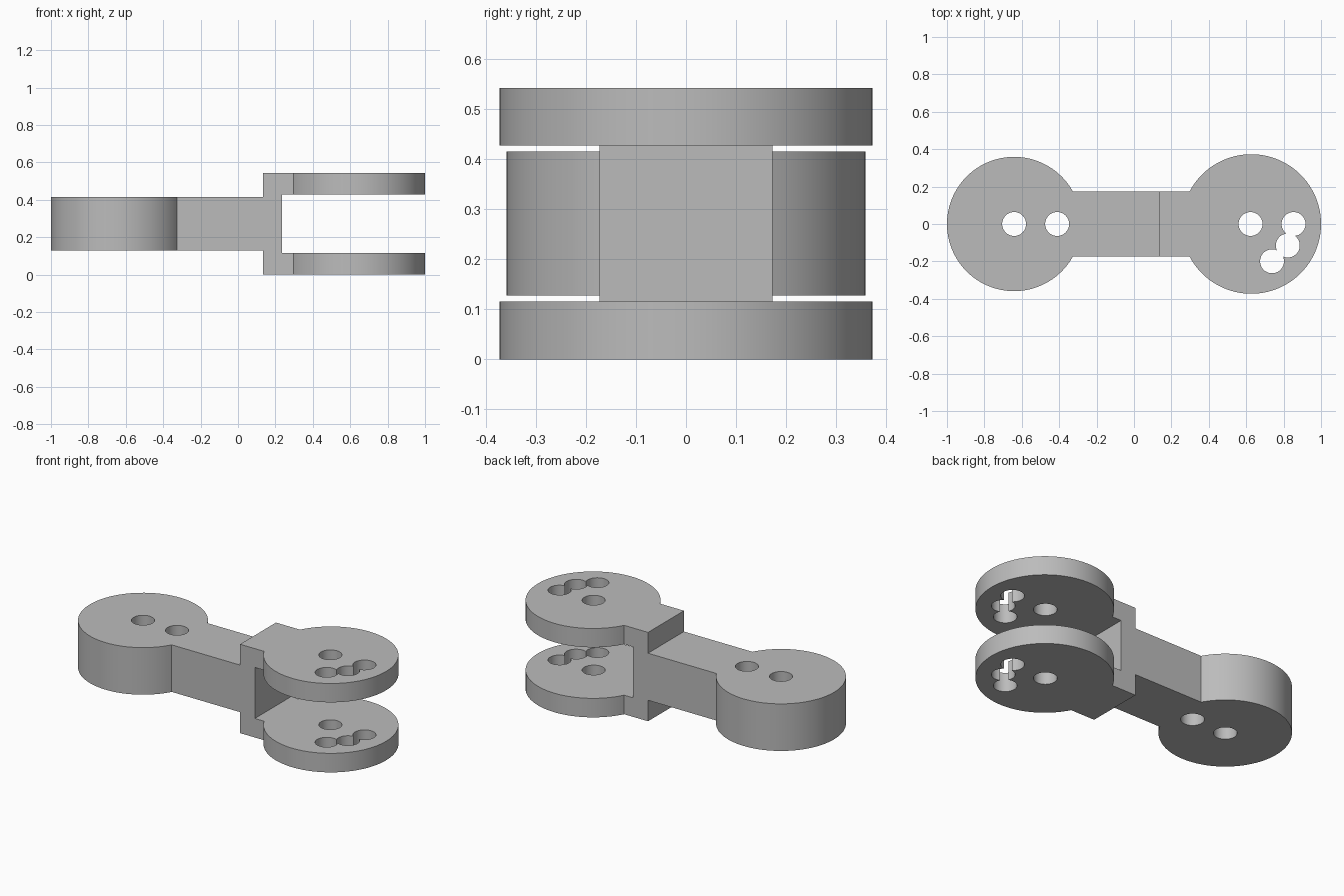
import bpy, bmesh, math

default = bpy.data.objects.get("Cube")
if default:
    bpy.data.objects.remove(default, do_unlink=True)

# Main dimensions
HEIGHT = 0.542
HALF_ARM = 0.173
EYE_X, EYE_R = -0.641, 0.359
FORK_X, FORK_R = 0.627, 0.373
ARM_Z = (0.128, 0.415)
SLOT_Z = (0.116, 0.427)
STEP_X, SLOT_X = 0.135, 0.235
HOLE_R, HOLE_OFFSET = 0.064, 0.23

grey = bpy.data.materials.new("plain grey")
grey.use_nodes = True
grey.diffuse_color = (0.5, 0.5, 0.5, 1)
grey.node_tree.nodes["Principled BSDF"].inputs["Base Color"].default_value = grey.diffuse_color


def prism(name, outline, z0, z1):
    """Extrude a counter-clockwise outline from z0 to z1."""
    bm = bmesh.new()
    base = bm.faces.new([bm.verts.new((x, y, z0)) for x, y in outline])
    top = bmesh.ops.extrude_face_region(bm, geom=[base])["geom"]
    bmesh.ops.translate(bm, vec=(0, 0, z1 - z0),
                        verts=[v for v in top if isinstance(v, bmesh.types.BMVert)])
    bmesh.ops.recalc_face_normals(bm, faces=bm.faces)
    mesh = bpy.data.meshes.new(name)
    bm.to_mesh(mesh)
    bm.free()
    mesh.materials.append(grey)
    obj = bpy.data.objects.new(name, mesh)
    bpy.context.collection.objects.link(obj)
    return obj


def arc(cx, cy, r, start, end, steps):
    return [(cx + r * math.cos(t), cy + r * math.sin(t))
            for t in (start + (end - start) * i / steps for i in range(steps + 1))]


def cut(target, outline, z0, z1):
    """Subtract a prism from the target and discard the cutter."""
    cutter = prism("cutter", outline, z0, z1)
    cutter.hide_render = True
    mod = target.modifiers.new("cut", "BOOLEAN")
    mod.operation, mod.solver, mod.object = "DIFFERENCE", "EXACT", cutter
    bpy.context.view_layer.objects.active = target
    bpy.ops.object.modifier_apply(modifier=mod.name)
    bpy.data.objects.remove(cutter, do_unlink=True)


def box(x0, x1):
    return [(x0, -1), (x1, -1), (x1, 1), (x0, 1)]


# Full silhouette: round eye, straight arm, round fork end
a = math.asin(HALF_ARM / EYE_R)
b = math.asin(HALF_ARM / FORK_R)
outline = (arc(EYE_X, 0, EYE_R, a, 2 * math.pi - a, 80)
           + arc(FORK_X, 0, FORK_R, b - math.pi, math.pi - b, 80))
link = prism("fork_link", outline, 0, HEIGHT)

# Thin the eye and arm, then open the fork slot
cut(link, box(-2, STEP_X), -1, ARM_Z[0])
cut(link, box(-2, STEP_X), ARM_Z[1], 1)
cut(link, box(SLOT_X, 2), *SLOT_Z)

# Pivot and locking holes
holes = [(EYE_X, 0), (EYE_X + HOLE_OFFSET, 0), (FORK_X - 0.004, 0)]
for degrees in (0, -30, -60):
    t = math.radians(degrees)
    holes.append((FORK_X - 0.004 + HOLE_OFFSET * math.cos(t), HOLE_OFFSET * math.sin(t)))
for x, y in holes:
    cut(link, arc(x, y, HOLE_R, 0, 2 * math.pi, 48)[:-1], -1, 1)

# Smooth the round walls, keep the rims sharp
bpy.ops.object.select_all(action="DESELECT")
link.select_set(True)
bpy.context.view_layer.objects.active = link
bpy.ops.object.shade_smooth_by_angle(angle=math.radians(30))
